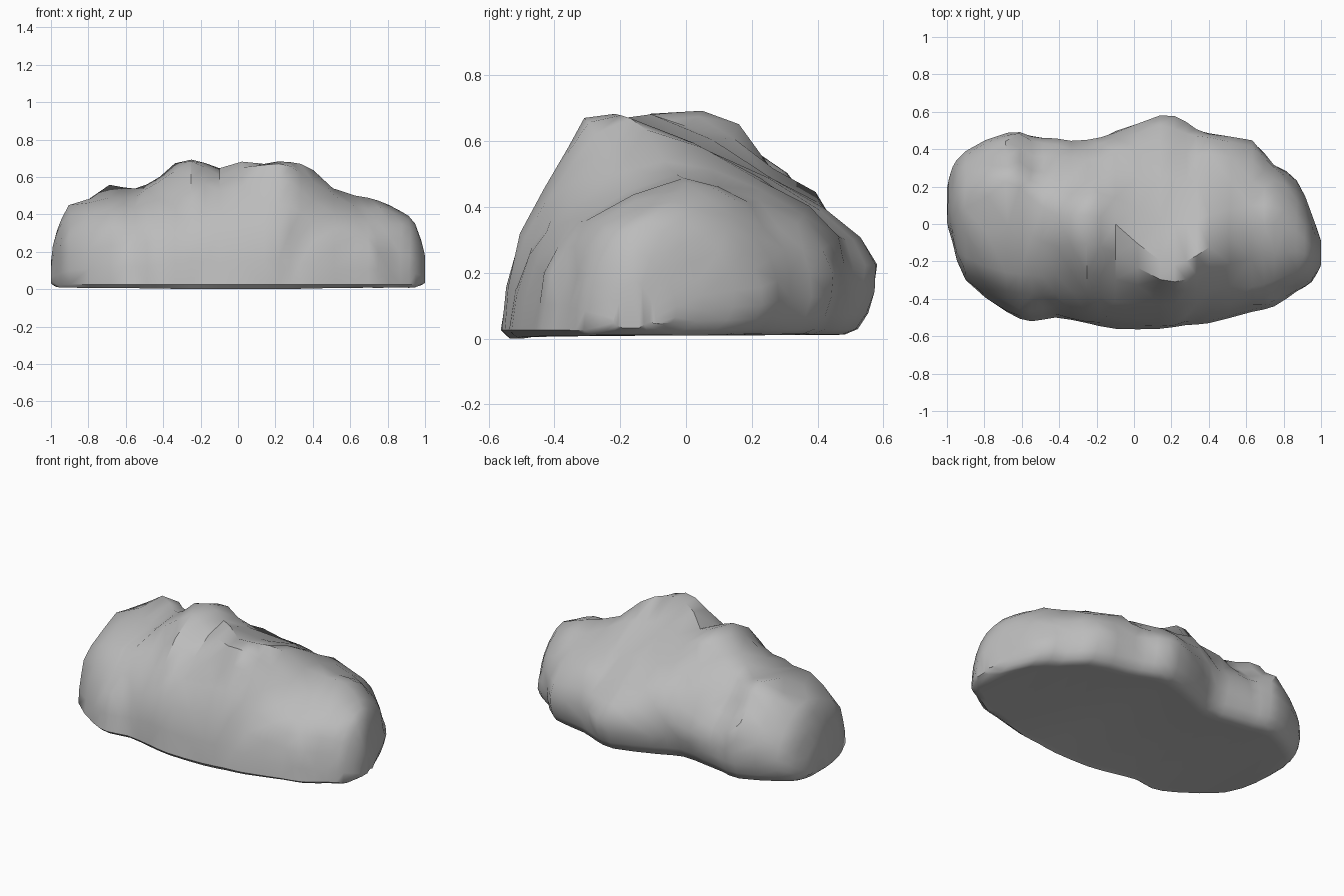
import bpy, bmesh, math
from mathutils import Vector, noise

if "Cube" in bpy.data.objects:
    bpy.data.objects.remove(bpy.data.objects["Cube"])

# Cross-sections: x, front y, front shoulder y z, ridge y z, back shoulder y z, back y
SECTIONS = [
    (-1, .01, .05, .13, .1, .16, .15, .13, .19),
    (-.97, -.1, -.03, .24, .1, .31, .22, .25, .3),
    (-.9, -.3, -.18, .34, .08, .44, .26, .38, .38),
    (-.68, -.47, -.25, .42, .22, .54, .36, .44, .49),
    (-.55, -.52, -.27, .43, .14, .53, .29, .44, .47),
    (-.42, -.5, -.27, .47, .05, .61, .28, .46, .45),
    (-.25, -.53, -.26, .58, .05, .7, .24, .53, .43),
    (-.1, -.56, -.3, .53, 0, .655, .27, .52, .49),
    (.14, -.56, -.35, .57, -.2, .68, .25, .47, .57),
    (.28, -.54, -.35, .56, -.2, .68, .22, .47, .54),
    (.4, -.53, -.34, .46, -.12, .62, .22, .47, .49),
    (.63, -.47, -.33, .36, -.03, .5, .22, .41, .44),
    (.75, -.44, -.31, .36, 0, .475, .16, .41, .32),
    (.87, -.36, -.25, .34, -.04, .42, .12, .33, .23),
    (.95, -.31, -.22, .28, -.12, .35, -.02, .28, .05),
    (1, -.22, -.19, .14, -.15, .17, -.12, .14, -.09)]


def section(x, front, y1, z1, y2, z2, y3, z3, back):
    """Control outline: base, front flank, ridge, back flank, undercut."""
    floor = .03 if abs(x) > .98 else .008
    inset = min(.06, .2 * (back - front))
    outline = [
        (front + inset, floor), (front, floor + .015),
        (front + .25 * (y1 - front), .55 * z1), (y1, z1), (y2, z2), (y3, z3),
        (back - .12 * (back - y3), .65 * z3), (back, .3 * z3),
        (back - inset * .8, floor + .018), (back - inset * 2, floor)]
    return [Vector((x, y, z)) for y, z in outline]


def refine(points):
    """Double the points with a smooth curve through them."""
    result = []
    last = len(points) - 1
    for i in range(last):
        a, b, c, d = (points[max(0, min(last, k))] for k in range(i - 1, i + 3))
        result += [b, (b + c) * .5625 - (a + d) * .0625]
    return result + [points[last]]


def weather(p):
    """Roughen the stone above its foot."""
    if p.z < .05:
        return p
    inward = (Vector((p.x * .7, 0, .1)) - p).normalized()
    calm = min(1, p.z / .25) * (1 - max(0, abs(p.x) - .8) * 4)
    return p + inward * .035 * calm * noise.noise(p * 7 + Vector((3, 7, 1)))


# Refine around each section, then along the length
rings = [refine(section(*s)) for s in SECTIONS]
columns = [refine(list(column)) for column in zip(*rings)]

# Skin into one closed rock
bm = bmesh.new()
rings = [[bm.verts.new(weather(p)) for p in ring] for ring in zip(*columns)]
for left, right in zip(rings, rings[1:]):
    count = len(left)
    for i in range(count):
        j = (i + 1) % count
        bm.faces.new((left[i], left[j], right[j], right[i]))
bm.faces.new(rings[0])
bm.faces.new(rings[-1][::-1])
bmesh.ops.triangulate(bm, faces=bm.faces[:], quad_method="SHORT_EDGE")
bmesh.ops.recalc_face_normals(bm, faces=bm.faces[:])

# Rest the rock on the ground
lowest = min(v.co.z for v in bm.verts)
bmesh.ops.translate(bm, verts=bm.verts[:], vec=(0, 0, -lowest))

mesh = bpy.data.meshes.new("boulder")
bm.to_mesh(mesh)
bm.free()
boulder = bpy.data.objects.new("boulder", mesh)
bpy.context.collection.objects.link(boulder)

# Plain stone colour
stone = bpy.data.materials.new("stone grey")
stone.use_nodes = True
colour = (.5, .5, .5, 1)
stone.diffuse_color = colour
stone.node_tree.nodes["Principled BSDF"].inputs["Base Color"].default_value = colour
mesh.materials.append(stone)

# Soft stone facets with crisp breaks
bpy.ops.object.select_all(action="DESELECT")
boulder.select_set(True)
bpy.context.view_layer.objects.active = boulder
bpy.ops.object.shade_smooth_by_angle(angle=math.radians(40))
